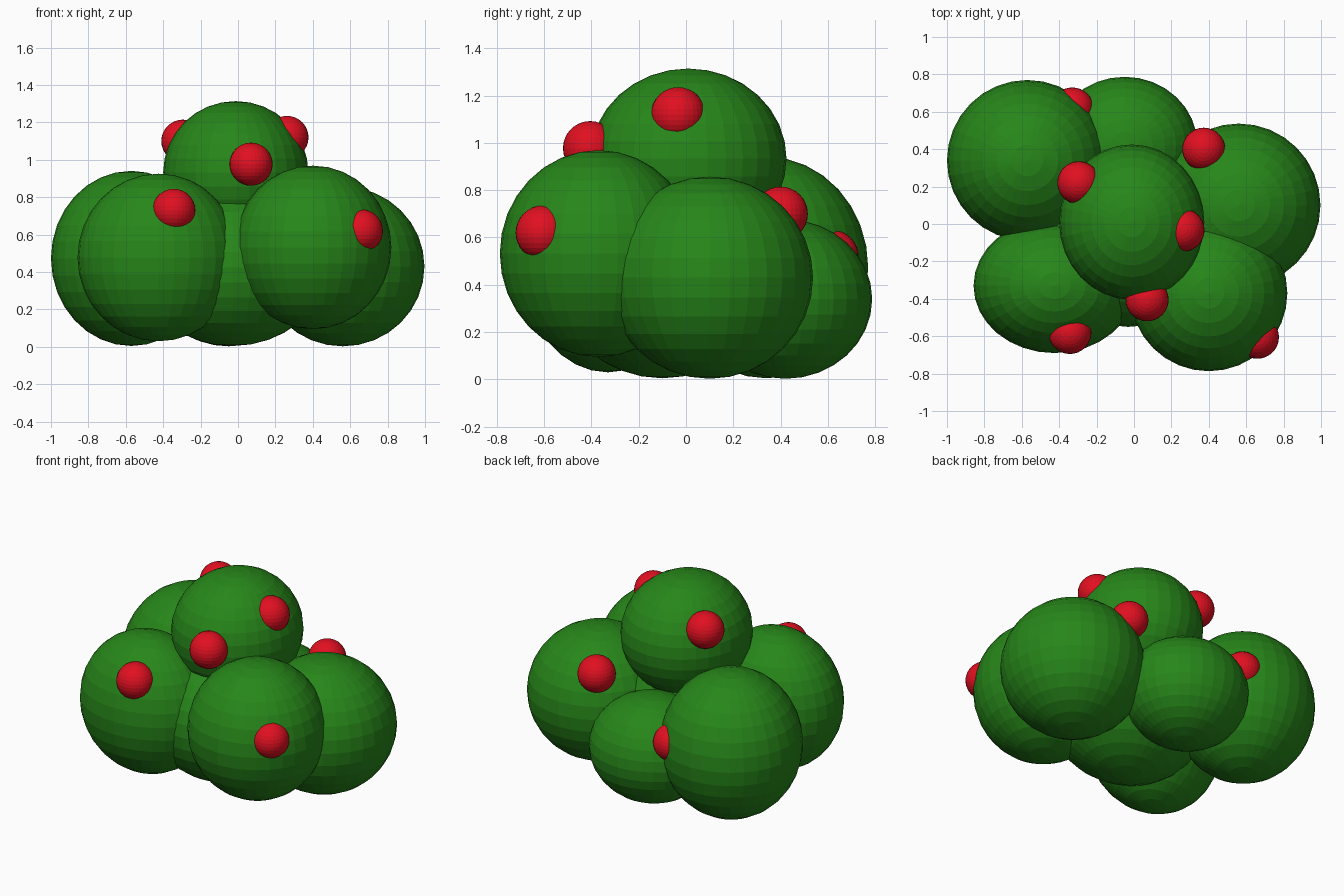
import bpy

if "Cube" in bpy.data.objects:
    bpy.data.objects.remove(bpy.data.objects["Cube"])


def material(name, color):
    mat = bpy.data.materials.new(name)
    mat.diffuse_color = color
    mat.use_nodes = True
    mat.node_tree.nodes["Principled BSDF"].inputs["Base Color"].default_value = mat.diffuse_color
    return mat


def ball(name, center, radii, mat):
    bpy.ops.mesh.primitive_uv_sphere_add(segments=32, ring_count=16, radius=1, location=center)
    obj = bpy.context.object
    obj.name = name
    obj.scale = radii
    bpy.ops.object.transform_apply(location=False, rotation=False, scale=True)
    obj.data.materials.append(mat)
    return obj


leaf = material("leaf_green", (0.02, 0.24, 0.01, 1))
red = material("berry_red", (0.75, 0.005, 0.015, 1))

# Foliage clumps: centre, radii
clumps = {
    "foliage_core": ((-0.03, -0.10, 0.425), (0.50, 0.45, 0.42)),
    "foliage_top": ((-0.012, 0.01, 0.933), (0.388, 0.415, 0.381)),
    "foliage_back_left": ((-0.57, 0.34, 0.473), (0.43, 0.43, 0.468)),
    "foliage_back": ((-0.05, 0.42, 0.34), (0.39, 0.367, 0.337)),
    "foliage_right": ((0.56, 0.10, 0.43), (0.437, 0.437, 0.427)),
    "foliage_front_right": ((0.40, -0.37, 0.532), (0.42, 0.417, 0.437)),
    "foliage_front_left": ((-0.425, -0.33, 0.478), (0.433, 0.36, 0.448)),
}
for name, (center, radii) in clumps.items():
    ball(name, center, radii, leaf)

# Berries set into the foliage
berries = [
    (0.07, -0.405, 0.977),
    (0.262, -0.033, 1.12),
    (-0.295, 0.22, 1.10),
    (-0.343, -0.58, 0.73),
    (0.66, -0.605, 0.62),
    (0.373, 0.40, 0.70),
    (-0.33, 0.615, 0.517),
]
for i, center in enumerate(berries):
    ball(f"berry_{i + 1}", center, (0.115, 0.115, 0.115), red)
